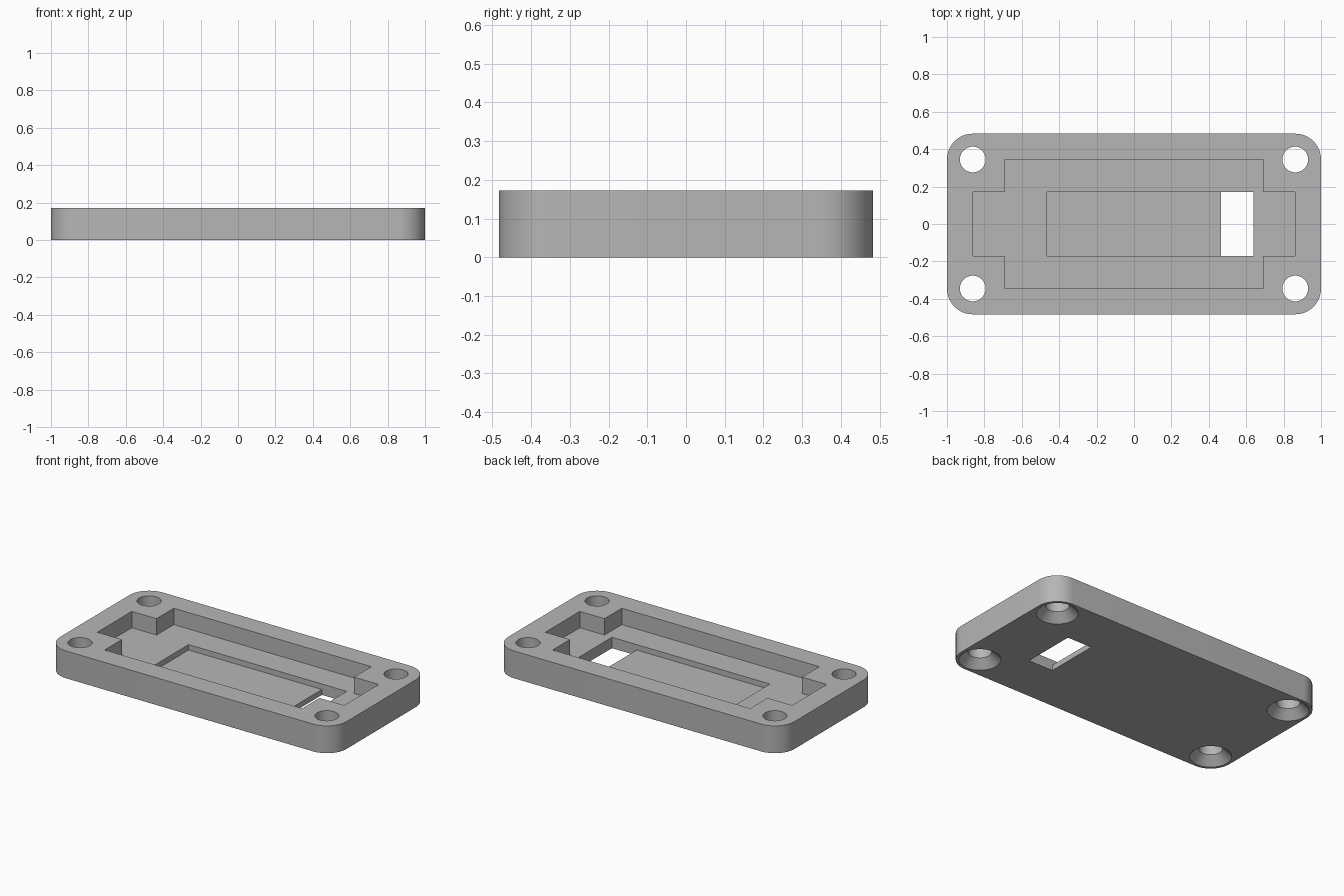
import bpy
import bmesh
from math import cos, sin, pi, radians
from mathutils import Vector

if "Cube" in bpy.data.objects:
    bpy.data.objects.remove(bpy.data.objects["Cube"], do_unlink=True)

U = 1 / 29  # one design unit; the plate is 58 x 28 x 5 units

grey = bpy.data.materials.new("plain grey")
grey.use_nodes = True
colour = (0.47, 0.47, 0.47, 1)
grey.diffuse_color = colour
grey.node_tree.nodes["Principled BSDF"].inputs["Base Color"].default_value = colour


def extrude(name, points, direction):
    """Solid made by sweeping a closed outline along a direction."""
    bm = bmesh.new()
    face = bm.faces.new([bm.verts.new(Vector(p) * U) for p in points])
    swept = bmesh.ops.extrude_face_region(bm, geom=[face])["geom"]
    moved = [v for v in swept if isinstance(v, bmesh.types.BMVert)]
    bmesh.ops.translate(bm, verts=moved, vec=Vector(direction) * U)
    return finish(name, bm)


def lathe(name, profile, centre, sides=48):
    """Solid of revolution from (radius, height) pairs."""
    bm = bmesh.new()
    rings = [[bm.verts.new(Vector((centre[0] + r * cos(2 * pi * i / sides),
                                   centre[1] + r * sin(2 * pi * i / sides), z)) * U)
              for i in range(sides)] for r, z in profile]
    for low, high in zip(rings, rings[1:]):
        for i in range(sides):
            j = (i + 1) % sides
            bm.faces.new((low[i], low[j], high[j], high[i]))
    bm.faces.new(rings[0])
    bm.faces.new(rings[-1])
    return finish(name, bm)


def finish(name, bm):
    bmesh.ops.recalc_face_normals(bm, faces=bm.faces)
    mesh = bpy.data.meshes.new(name)
    bm.to_mesh(mesh)
    bm.free()
    mesh.materials.append(grey)
    obj = bpy.data.objects.new(name, mesh)
    bpy.context.collection.objects.link(obj)
    return obj


# Base plate with rounded corners
outline = []
for k, (sx, sy) in enumerate([(1, 1), (-1, 1), (-1, -1), (1, -1)]):
    for i in range(17):
        a = (k + i / 16) * pi / 2
        outline.append((sx * 25 + 4 * cos(a), sy * 10 + 4 * sin(a), 0))
plate = extrude("mounting_plate", outline, (0, 0, 5))

# Cross-shaped recess in the top
quarter = [(25, 5), (20, 5), (20, 10)]
cross = []
for sx, sy in [(1, 1), (-1, 1), (-1, -1), (1, -1)]:
    pts = quarter if sx * sy > 0 else quarter[::-1]
    cross += [(sx * x, sy * y, 2) for x, y in pts]
cutters = [extrude("recess_cutter", cross, (0, 0, 4))]

# Shallow pocket that drops through the plate at one end
step = [(-13.5, 1), (13.5, 1), (13.5, -1), (18.5, -1), (18.5, 2.5), (-13.5, 2.5)]
cutters.append(extrude("pocket_cutter", [(x, -5, z) for x, z in step], (0, 10, 0)))

# Screw holes, countersunk from below
for x in (-25, 25):
    for y in (-10, 10):
        cutters.append(lathe("screw_hole_cutter", [(4.5, -1), (2, 1.5), (2, 6)], (x, y)))

# Cut the plate, then discard the cutters
bpy.ops.object.select_all(action="DESELECT")
plate.select_set(True)
bpy.context.view_layer.objects.active = plate
for cutter in cutters:
    cutter.hide_render = True
    mod = plate.modifiers.new(cutter.name, "BOOLEAN")
    mod.operation = "DIFFERENCE"
    mod.solver = "EXACT"
    mod.object = cutter
    bpy.ops.object.modifier_apply(modifier=mod.name)
for cutter in cutters:
    bpy.data.objects.remove(cutter, do_unlink=True)

bpy.ops.object.shade_smooth_by_angle(angle=radians(30))
